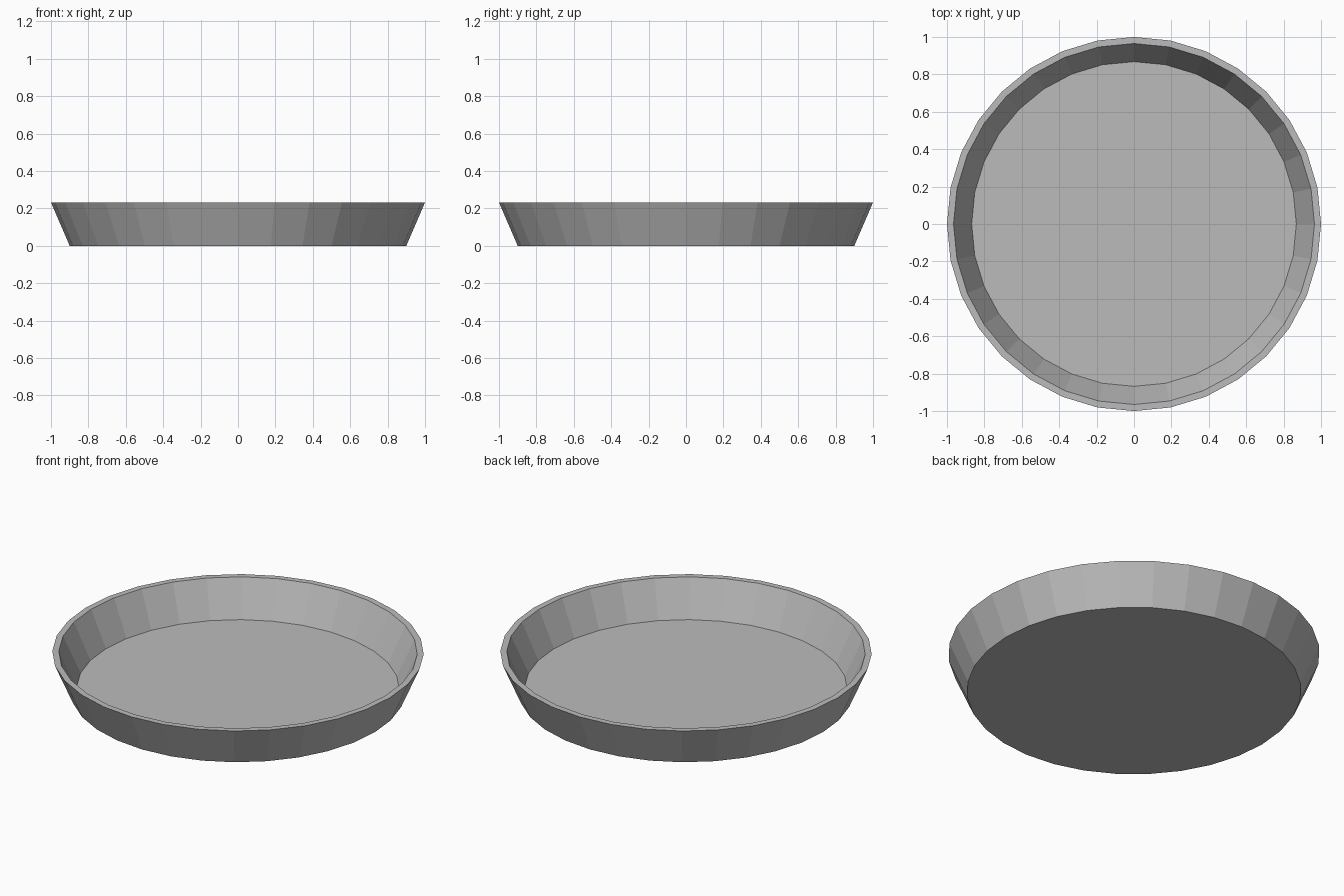
import bpy
import bmesh
from math import cos, sin, tau

SIDES = 32

cube = bpy.data.objects.get("Cube")
if cube:
    bpy.data.objects.remove(cube, do_unlink=True)


def make_material(name, color):
    mat = bpy.data.materials.new(name)
    mat.use_nodes = True
    mat.diffuse_color = color
    mat.node_tree.nodes["Principled BSDF"].inputs["Base Color"].default_value = color
    return mat


def lathe(name, profile, mat):
    """Closed solid of rings (radius, height), capped at both ends."""
    bm = bmesh.new()
    rings = [[bm.verts.new((r * cos(tau * i / SIDES), r * sin(tau * i / SIDES), z))
              for i in range(SIDES)] for r, z in profile]
    for low, high in zip(rings, rings[1:]):
        for i in range(SIDES):
            j = (i + 1) % SIDES
            bm.faces.new((low[i], low[j], high[j], high[i]))
    bm.faces.new(rings[0][::-1])
    bm.faces.new(rings[-1])
    mesh = bpy.data.meshes.new(name)
    bm.to_mesh(mesh)
    bm.free()
    mesh.materials.append(mat)
    obj = bpy.data.objects.new(name, mesh)
    bpy.context.collection.objects.link(obj)
    return obj


grey = make_material("light grey", (0.5, 0.5, 0.5, 1))

# Shallow dish: base edge, outer rim, inner rim, floor edge
lathe("round_dish", [(0.9, 0), (1, 0.232), (0.965, 0.232), (0.868, 0.023)], grey)
